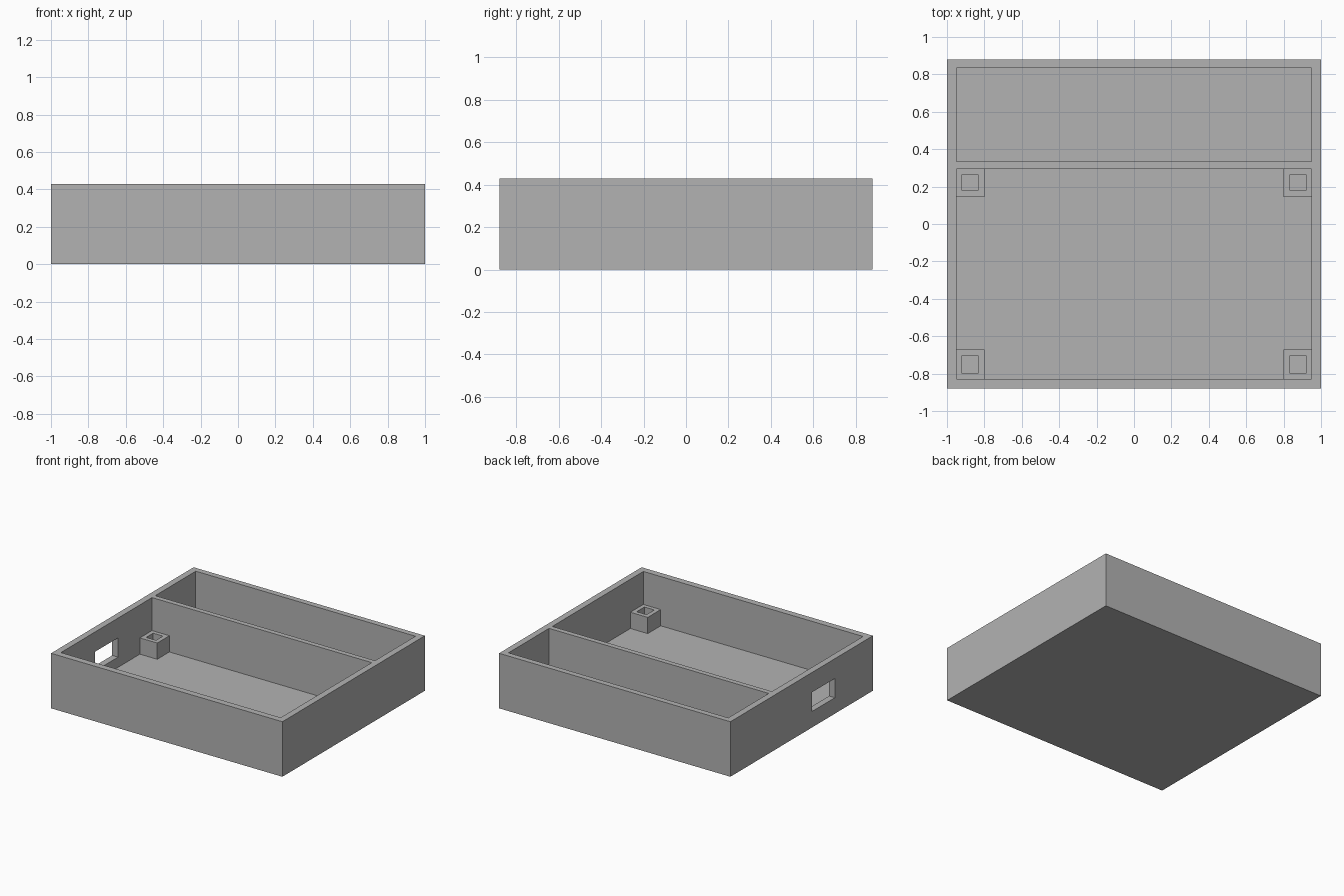
import bpy
import bmesh
from mathutils import Matrix, Vector

if "Cube" in bpy.data.objects:
    bpy.data.objects.remove(bpy.data.objects["Cube"], do_unlink=True)

# Single plain grey plastic
grey = bpy.data.materials.new("plain_grey")
grey.use_nodes = True
grey.diffuse_color = (0.45, 0.45, 0.45, 1)
grey.node_tree.nodes["Principled BSDF"].inputs["Base Color"].default_value = grey.diffuse_color

WIDTH, DEPTH, HEIGHT = 2.0, 1.76, 0.43
FLOOR = 0.045
INNER_X = 0.95
FRONT_Y, BACK_Y = -0.83, 0.835
DIVIDER = (0.295, 0.335)


def box(name, low, high, socket=None):
    """Box between two corners, optionally with a square socket sunk in its top."""
    low, high = Vector(low), Vector(high)
    bm = bmesh.new()
    bmesh.ops.create_cube(bm, size=1, matrix=Matrix.LocRotScale(
        (low + high) / 2, None, high - low))
    if socket:
        rim, depth = socket
        top = max(bm.faces, key=lambda f: f.calc_center_median().z)
        bmesh.ops.inset_region(bm, faces=[top], thickness=rim)
        pit = bmesh.ops.extrude_discrete_faces(bm, faces=[top])["faces"][0]
        bmesh.ops.translate(bm, verts=pit.verts, vec=(0, 0, -depth))
    mesh = bpy.data.meshes.new(name)
    bm.to_mesh(mesh)
    bm.free()
    mesh.materials.append(grey)
    obj = bpy.data.objects.new(name, mesh)
    bpy.context.collection.objects.link(obj)
    return obj


def cut(target, cutter):
    """Subtract the cutter from the target and discard it."""
    cutter.hide_render = True
    mod = target.modifiers.new("cut", 'BOOLEAN')
    mod.operation, mod.solver, mod.object = 'DIFFERENCE', 'EXACT', cutter
    bpy.context.view_layer.objects.active = target
    bpy.ops.object.modifier_apply(modifier=mod.name)
    bpy.data.objects.remove(cutter, do_unlink=True)


# Tray with two open compartments, split by a full-height divider
tray = box("tray", (-WIDTH / 2, -DEPTH / 2, 0), (WIDTH / 2, DEPTH / 2, HEIGHT))
for y0, y1 in ((FRONT_Y, DIVIDER[0]), (DIVIDER[1], BACK_Y)):
    cut(tray, box("compartment_cutter", (-INNER_X, y0, FLOOR), (INNER_X, y1, 1)))

# Rectangular opening through one side wall
cut(tray, box("opening_cutter", (-1.1, -0.41, 0.125), (-0.9, -0.125, 0.275)))

# Socketed mounting posts in the corners of the large compartment
for side, sx in (("right", -1), ("left", 1)):
    for end, y0, y1 in (("front", -0.832, -0.67), ("back", 0.145, 0.297)):
        xs = sorted((sx * 0.8, sx * 0.952))
        box(f"post_{end}_{side}", (xs[0], y0, FLOOR - 0.005), (xs[1], y1, 0.172),
            socket=(0.047, 0.127))
